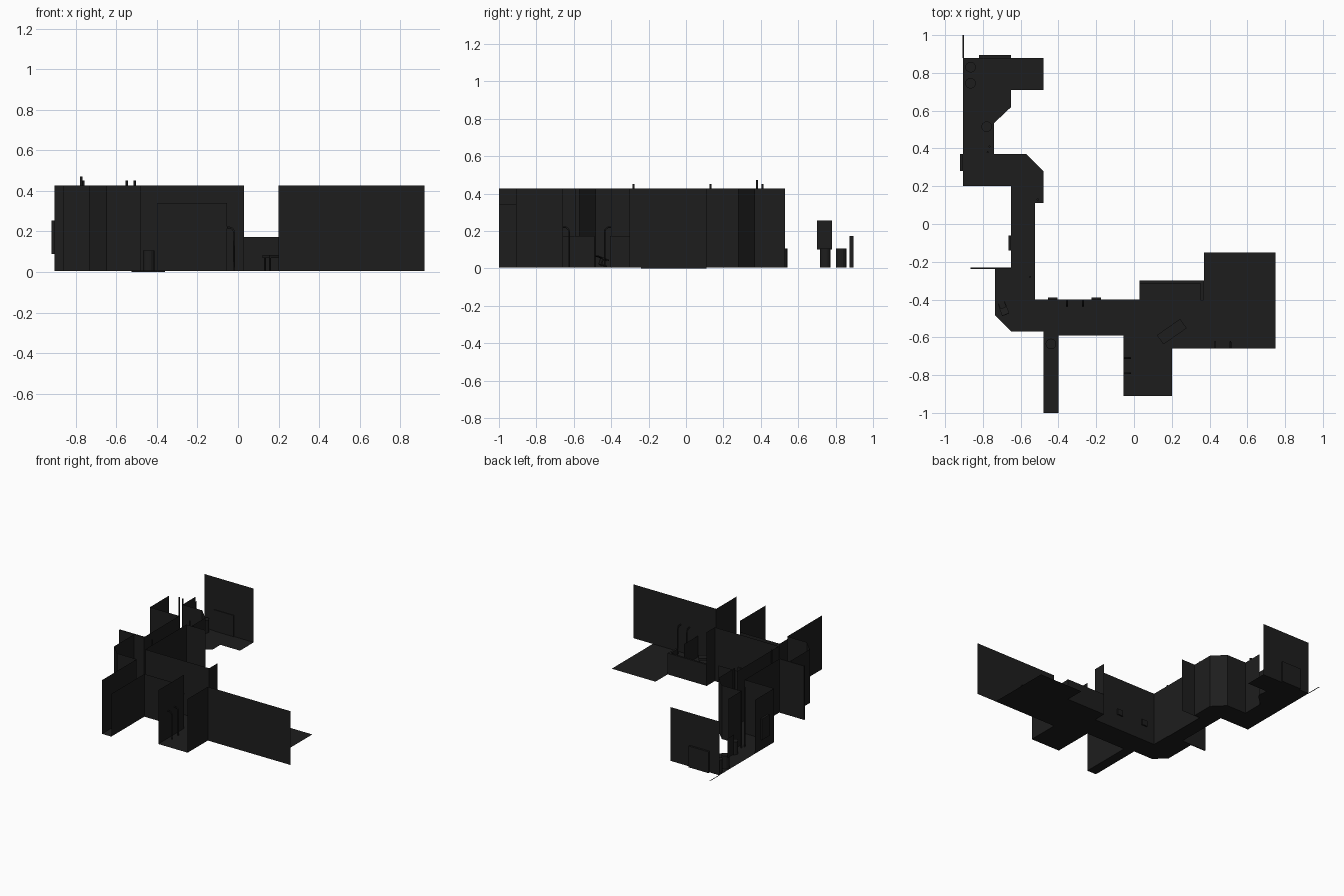
import bpy, bmesh
from math import sin, cos, pi, radians
from mathutils import Matrix, Vector

cube = bpy.data.objects.get("Cube")
if cube:
    bpy.data.objects.remove(cube, do_unlink=True)

FLOOR, TOP, MID, LOW = 0.005, 0.427, 0.34, 0.172

charcoal = bpy.data.materials.new("charcoal")
charcoal.use_nodes = True
shade = (0.0125, 0.0125, 0.0125, 1)
charcoal.diffuse_color = shade
charcoal.node_tree.nodes["Principled BSDF"].inputs["Base Color"].default_value = shade


def finish(name, bm):
    """Turn a bmesh into a named object."""
    mesh = bpy.data.meshes.new(name)
    bm.to_mesh(mesh)
    bm.free()
    mesh.materials.append(charcoal)
    obj = bpy.data.objects.new(name, mesh)
    bpy.context.collection.objects.link(obj)


def add_box(bm, low, high, turn=Matrix()):
    low, high = Vector(low), Vector(high)
    size = Matrix.Diagonal((*(high - low), 1))
    bmesh.ops.create_cube(bm, size=1, matrix=turn @ Matrix.Translation((low + high) / 2) @ size)


def box(name, low, high):
    bm = bmesh.new()
    add_box(bm, low, high)
    finish(name, bm)


def flat(name, outline, z):
    """Horizontal sheet with a plan outline given clockwise."""
    bm = bmesh.new()
    face = bm.faces.new([bm.verts.new((x, y, z)) for x, y in reversed(outline)])
    face.normal_update()
    bmesh.ops.triangulate(bm, faces=[face], ngon_method="EAR_CLIP")
    finish(name, bm)


def wall(name, path, height=TOP, base=FLOOR):
    """Single-sheet wall standing on a path of plan points."""
    bm = bmesh.new()
    pairs = [(bm.verts.new((x, y, base)), bm.verts.new((x, y, height))) for x, y in path]
    for (a, b), (c, d) in zip(pairs, pairs[1:]):
        bm.faces.new((a, c, d, b))
    finish(name, bm)


def tube(name, points, radius):
    curve = bpy.data.curves.new(name, "CURVE")
    curve.dimensions = "3D"
    curve.bevel_depth = radius
    curve.bevel_resolution = 1
    curve.use_fill_caps = True
    spline = curve.splines.new("POLY")
    spline.points.add(len(points) - 1)
    for p, co in zip(spline.points, points):
        p.co = (*co, 1)
    curve.materials.append(charcoal)
    obj = bpy.data.objects.new(name, curve)
    bpy.context.collection.objects.link(obj)


def pipe(name, start, out, top=0.22, reach=0.035, bend=0.025):
    """Pipe leaving a wall, bending over and running down to the floor."""
    start, out = Vector(start).to_3d(), Vector(out).to_3d()
    points = [start + Vector((0, 0, top))]
    for i in range(6):
        a = i / 5 * pi / 2
        points.append(start + out * (reach - bend + bend * sin(a))
                      + Vector((0, 0, top - bend + bend * cos(a))))
    points.append(start + out * reach + Vector((0, 0, FLOOR)))
    tube(name, points, .005)


# Winding corridor floor
flat("corridor_floor", [
    (-.905, .88), (-.48, .88), (-.48, .71), (-.65, .71), (-.65, .62), (-.74, .535),
    (-.74, .37), (-.57, .37), (-.48, .28), (-.48, .11), (-.525, .11), (-.525, -.4),
    (.03, -.4), (.03, -.3), (.37, -.3), (.37, -.15), (.75, -.15), (.75, -.66),
    (.2, -.66), (.2, -.91), (-.055, -.91), (-.055, -.59), (-.4, -.59), (-.4, -1),
    (-.48, -1), (-.48, -.57), (-.65, -.57), (-.735, -.485), (-.735, -.23),
    (-.65, -.23), (-.65, .2), (-.905, .2)], FLOOR)
flat("floor_strip", [(-.908, 1), (-.901, 1), (-.901, .88), (-.908, .88)], FLOOR)

# Full-height walls
wall("north_wall", [(-.905, .88), (-.48, .88)])
wall("bend_inner_wall", [(-.74, .53), (-.74, .37), (-.57, .37), (-.48, .28), (-.48, .11)])
wall("cross_wall", [(-.36, .11), (-.525, .11), (-.525, -.24)], base=0)
wall("corridor_inner_wall", [(-.525, -.24), (-.525, -.4), (.03, -.4), (.03, -.3)])
wall("corridor_outer_wall", [(-.905, .44), (-.905, .2), (-.65, .2), (-.65, -.23)])
wall("corner_wall", [(-.735, -.23), (-.735, -.485), (-.65, -.57), (-.48, -.57), (-.48, -1)])
wall("side_room_wall", [(-.055, -.59), (-.055, -.91)])
wall("main_room_wall", [(.2, -.91), (.2, -.66), (.92, -.66)])
box("wing_wall", (-.865, -.237, FLOOR), (-.65, -.229, TOP))

# Lower walls
wall("passage_wall", [(-.4, -1), (-.4, -.59), (-.055, -.59)], MID)
box("half_wall", (.03, -.315, FLOOR), (.37, -.3, LOW))
box("half_wall_return", (.352, -.405, FLOOR), (.368, -.315, LOW))
wall("half_wall_far_side", [(.36, -.49), (.36, -.66)], LOW)

# Door and wall recesses
box("north_door", (-.82, .875, FLOOR), (-.65, .895, LOW))
box("west_recess", (-.92, .28, .09), (-.905, .37, .255))
box("west_vent", (-.665, -.14, .1), (-.65, -.06, .16))
wall("west_panel", [(-.905, .7), (-.905, .78)], .255, .1)
for i, x in enumerate((-.43, -.2)):
    box(f"back_window_{i}", (x - .024, -.402, .125), (x + .024, -.39, .17))

# Barrels
for i, (x, y) in enumerate([(-.865, .83), (-.865, .745), (-.78, .515), (-.44, -.635)]):
    bm = bmesh.new()
    bmesh.ops.create_cone(bm, cap_ends=True, segments=16, radius1=.028, radius2=.028,
                          depth=.1, matrix=Matrix.Translation((x, y, .055)))
    finish(f"barrel_{i}", bm)

# Bent wall pipes
for i, x in enumerate((-.355, -.27)):
    pipe(f"corridor_pipe_{i}", (x, -.4), (0, -1))
for i, x in enumerate((.43, .51)):
    pipe(f"main_room_pipe_{i}", (x, -.66), (0, 1))
for i, y in enumerate((-.71, -.79)):
    pipe(f"side_room_pipe_{i}", (-.055, y), (1, 0))

# Upright pipes
for i, (x, y, z) in enumerate([(-.775, .38, .472), (-.765, .41, .452),
                               (-.51, .13, .452), (-.55, -.28, .452)]):
    tube(f"upright_pipe_{i}", [(x, y, FLOOR), (x, y, z)], .006)

# Turned table
turn = Matrix.Translation((.2, -.57, 0)) @ Matrix.Rotation(radians(35), 4, "Z")
bm = bmesh.new()
add_box(bm, (-.075, -.03, .07), (.075, .03, .085), turn)
for sx in (-1, 1):
    for sy in (-1, 1):
        c = Vector((sx * .066, sy * .022, 0))
        add_box(bm, c + Vector((-.004, -.004, FLOOR)), c + Vector((.004, .004, .07)), turn)
finish("table", bm)

# Toppled chair in the corner
turn = Matrix.Translation((-.69, -.45, .037)) @ Matrix.Rotation(radians(20), 4, "Z") \
    @ Matrix.Rotation(radians(70), 4, "X")
bm = bmesh.new()
add_box(bm, (-.02, -.02, 0), (.02, .02, .006), turn)
add_box(bm, (-.02, .015, 0), (.02, .02, .04), turn)
for sx in (-1, 1):
    for sy in (-1, 1):
        c = Vector((sx * .017, sy * .017, 0))
        add_box(bm, c + Vector((-.003, -.003, -.03)), c + Vector((.003, .003, 0)), turn)
finish("chair", bm)
